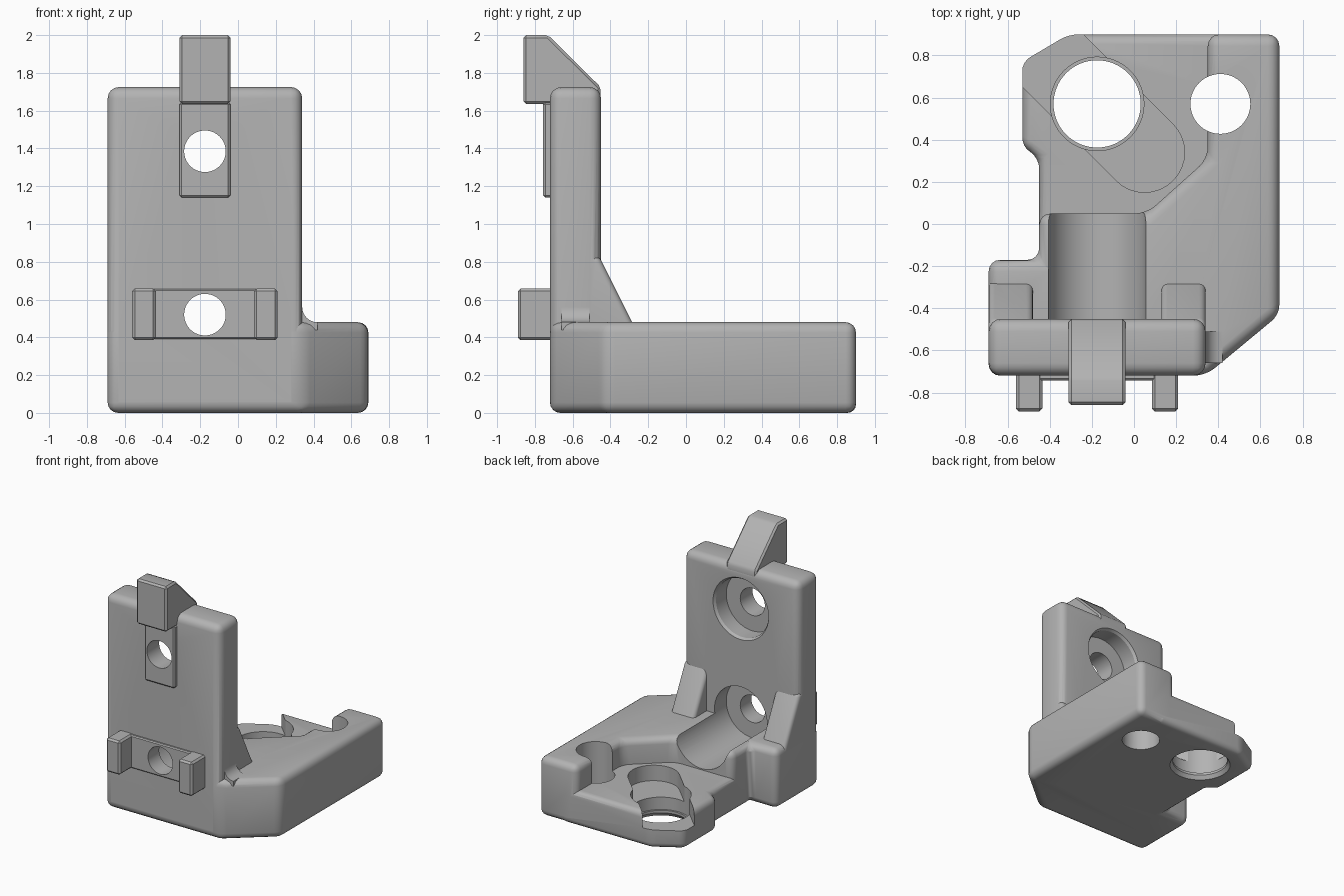
import bpy, bmesh, math
from mathutils import Matrix, Vector

if "Cube" in bpy.data.objects:
    bpy.data.objects.remove(bpy.data.objects["Cube"], do_unlink=True)

GREY = (0.45, 0.45, 0.45, 1)
grey = bpy.data.materials.new("plain grey")
grey.use_nodes = True
grey.diffuse_color = GREY
grey.node_tree.nodes["Principled BSDF"].inputs["Base Color"].default_value = GREY

SCREW_X = -0.175
TOP, FLOOR = 0.48, 0.275


def make(name, bm):
    bmesh.ops.recalc_face_normals(bm, faces=bm.faces)
    mesh = bpy.data.meshes.new(name)
    bm.to_mesh(mesh)
    bm.free()
    mesh.materials.append(grey)
    obj = bpy.data.objects.new(name, mesh)
    bpy.context.collection.objects.link(obj)
    return obj


def prism(name, profile, axis, lo, hi, bevel=0.0, segments=4):
    """Extrude a 2D profile along one axis and round its edges."""
    place = {"x": lambda a, b: (lo, a, b),
             "y": lambda a, b: (a, lo, b),
             "z": lambda a, b: (a, b, lo)}[axis]
    bm = bmesh.new()
    face = bm.faces.new([bm.verts.new(place(*p)) for p in profile])
    out = bmesh.ops.extrude_face_region(bm, geom=[face])
    moved = [v for v in out["geom"] if isinstance(v, bmesh.types.BMVert)]
    step = Vector([hi - lo if axis == a else 0 for a in "xyz"])
    bmesh.ops.translate(bm, verts=moved, vec=step)
    bmesh.ops.recalc_face_normals(bm, faces=bm.faces)
    if bevel:
        bmesh.ops.bevel(bm, geom=list(bm.edges), offset=bevel, segments=segments,
                        profile=0.5, affect="EDGES", clamp_overlap=False)
    return make(name, bm)


def box(name, x, y, z, bevel=0.0, segments=4):
    corners = [(x[0], y[0]), (x[1], y[0]), (x[1], y[1]), (x[0], y[1])]
    return prism(name, corners, "z", *z, bevel, segments)


def cone(name, axis, center, lo, hi, r_lo, r_hi=None):
    """Round cutter along y or z, optionally tapered."""
    bm = bmesh.new()
    bmesh.ops.create_cone(bm, cap_ends=True, segments=64, radius1=r_lo,
                          radius2=r_hi or r_lo, depth=hi - lo)
    mid = (lo + hi) / 2
    if axis == "y":
        bm.transform(Matrix.Translation((center[0], mid, center[1]))
                     @ Matrix.Rotation(-math.pi / 2, 4, "X"))
    else:
        bm.transform(Matrix.Translation((center[0], center[1], mid)))
    return make(name, bm)


def combine(target, others, operation):
    for other in others:
        mod = target.modifiers.new("join", "BOOLEAN")
        mod.operation, mod.solver, mod.object = operation, "EXACT", other
        mesh = bpy.data.meshes.new_from_object(
            target.evaluated_get(bpy.context.evaluated_depsgraph_get()))
        target.modifiers.clear()
        target.data = mesh


def discard(objects):
    for obj in objects:
        bpy.data.objects.remove(obj, do_unlink=True)


# Upright plate
body = box("bracket_body", (-0.69, 0.34), (-0.72, -0.45), (0, 1.725), 0.06)

# Raised part of the base, and the lower floor beside it
raised = prism("raised_base", [
    (-0.69, -0.72), (0.34, -0.72), (0.69, -0.43), (0.69, 0.9), (0.35, 0.9), (0.35, 0.31),
    (0.06, 0.05), (-0.45, 0.05), (-0.45, -0.17), (-0.69, -0.17)], "z", 0, TOP, 0.055)
floor = prism("floor", [
    (-0.45, -0.4), (0.5, -0.4), (0.5, 0.9), (-0.31, 0.9), (-0.53, 0.77), (-0.53, 0.37),
    (-0.45, 0.31)], "z", 0, FLOOR, 0.045)

# Sloped gussets behind the plate
slope = [(-0.55, 0.4), (-0.27, 0.4), (-0.27, 0.45), (-0.46, 0.83), (-0.55, 0.83)]
gussets = [prism("gusset", slope, "x", *span, 0.03) for span in ((-0.69, -0.48), (0.13, 0.34))]

# Concave fillet where the plate meets the base
arc = [(0.42 - 0.08 * math.cos(t), 0.56 - 0.08 * math.sin(t))
       for t in [i * math.pi / 12 for i in range(7)]]
fillet = prism("fillet", [(0.25, 0.56)] + arc + [(0.42, 0.44), (0.25, 0.44)], "y", -0.66, -0.51)

parts = [raised, floor, fillet] + gussets
combine(body, parts, "UNION")
discard(parts)

# Screw holes, counterbores and the open channel
screws = [cone("screw_hole", "y", (SCREW_X, z), -1, 0, 0.11) for z in (0.52, 1.385)]
bores = [cone("channel", "y", (SCREW_X, 0.52), -0.6, 0.2, 0.235),
         cone("counterbore", "y", (SCREW_X, 1.385), -0.6, -0.3, 0.235),
         cone("bore_rim", "y", (SCREW_X, 1.385), -0.47, -0.44, 0.235, 0.255)]

# Diagonal slot, round socket and pin hole in the base
sx, sy, r = 0.05, 0.34, 0.19
end = [(sx + r * math.cos(a), sy + r * math.sin(a))
       for a in [math.radians(225 - 180 + -180 * i / 16) for i in range(17)]]
slot = prism("slot", end + [(end[-1][0] - 0.9, end[-1][1] + 0.9),
                            (end[0][0] - 0.9, end[0][1] + 0.9)], "z", 0.15, 0.7)
sockets = [cone("socket", "z", (SCREW_X, 0.57), -0.1, 0.6, 0.207),
           cone("socket_top", "z", (SCREW_X, 0.57), 0.05, 0.6, 0.222),
           cone("socket_rim", "z", (SCREW_X, 0.57), -0.01, 0.03, 0.235, 0.207),
           cone("pin_hole", "z", (0.41, 0.57), -0.1, 0.7, 0.142)]
cutters = bores + [slot] + sockets
combine(body, screws + cutters, "DIFFERENCE")

# Hook at the top of the plate
hook = prism("top_hook", [(-0.86, 1.635), (-0.86, 2.0), (-0.73, 2.0), (-0.452, 1.725),
                          (-0.452, 1.66), (-0.6, 1.635)], "x", -0.31, -0.04, 0.014, 1)

# Front pads and side tabs
upper_pad = box("upper_pad", (-0.31, -0.04), (-0.757, -0.7), (1.14, 1.645), 0.012, 1)
lower_pad = box("lower_pad", (-0.46, 0.11), (-0.742, -0.7), (0.39, 0.655), 0.008, 1)
for pad in (upper_pad, lower_pad):
    combine(pad, screws, "DIFFERENCE")
tabs = [box(name, span, (-0.89, -0.7), (0.385, 0.658), 0.014, 1)
        for name, span in (("right_tab", (-0.56, -0.435)), ("left_tab", (0.085, 0.21)))]
discard(screws + cutters)

# Smooth the rounded edges, keep the hard ones sharp
bpy.ops.object.select_all(action="DESELECT")
for obj in [body, hook, upper_pad, lower_pad] + tabs:
    obj.select_set(True)
bpy.context.view_layer.objects.active = body
bpy.ops.object.shade_smooth_by_angle(angle=math.radians(30))
